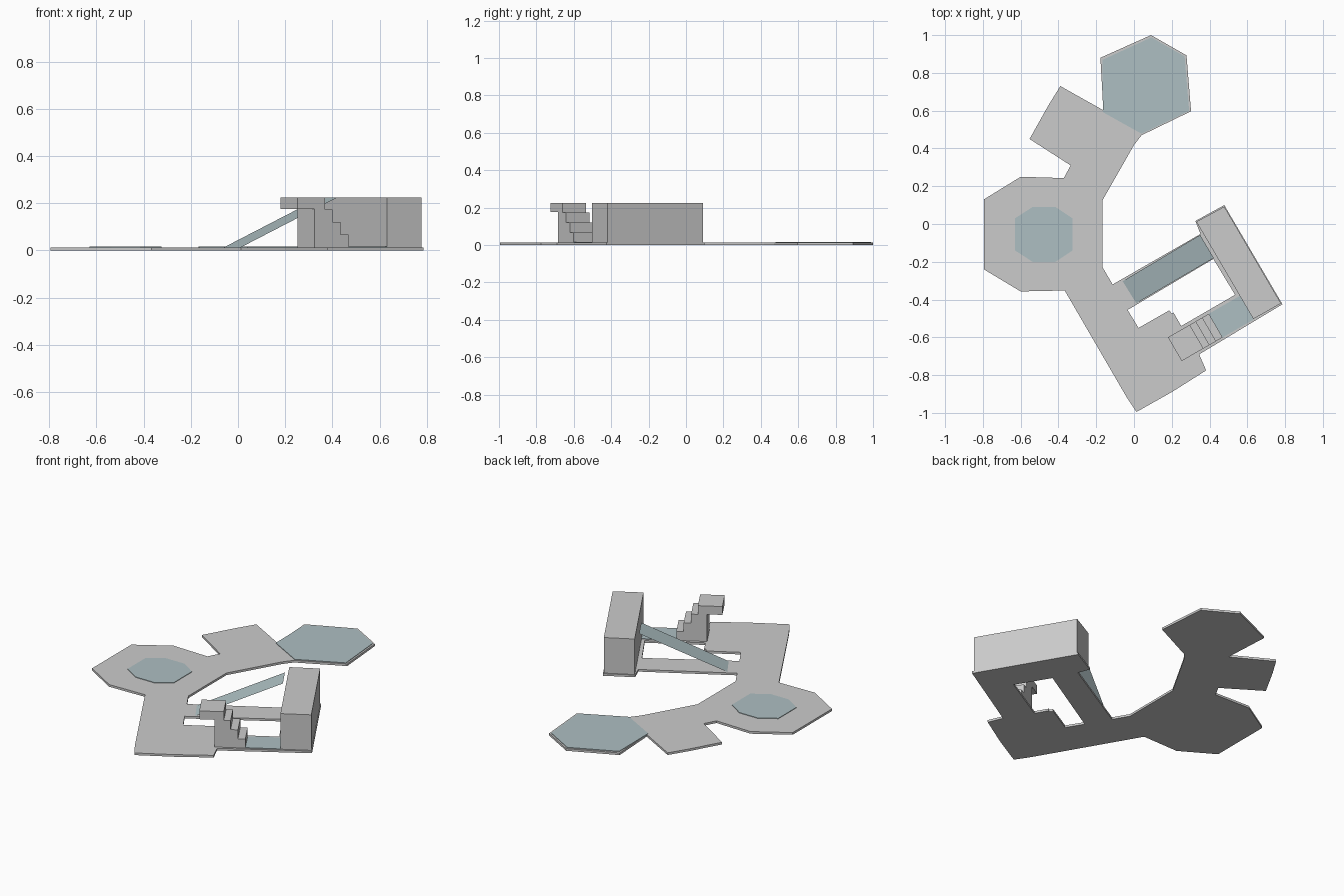
import bpy, bmesh
from mathutils import Vector

if "Cube" in bpy.data.objects:
    bpy.data.objects.remove(bpy.data.objects["Cube"])

TOP = 0.013      # deck thickness
PAD = 0.016      # height of the coloured pads
HIGH = 0.225     # height of wall and stair platform

water = bpy.data.materials.new("blue_grey")
water.diffuse_color = (0.42, 0.52, 0.54, 1)
water.use_nodes = True
water.node_tree.nodes["Principled BSDF"].inputs["Base Color"].default_value = water.diffuse_color


def finish(bm, name, mat=None, closed=True):
    if closed:
        bmesh.ops.recalc_face_normals(bm, faces=bm.faces)
    me = bpy.data.meshes.new(name)
    bm.to_mesh(me)
    bm.free()
    ob = bpy.data.objects.new(name, me)
    bpy.context.collection.objects.link(ob)
    if mat:
        me.materials.append(mat)
    return ob


def extrude(bm, vec):
    geo = bmesh.ops.extrude_face_region(bm, geom=bm.faces[:])
    bmesh.ops.translate(bm, vec=vec, verts=[g for g in geo["geom"] if isinstance(g, bmesh.types.BMVert)])


def prism(name, loop, z0, z1, mat=None):
    bm = bmesh.new()
    bm.faces.new([bm.verts.new((x, y, z0)) for x, y in loop])
    extrude(bm, (0, 0, z1 - z0))
    return finish(bm, name, mat)


# deck with a courtyard opening
outline = [(-.795, .13), (-.6, .25), (-.372, .243), (-.335, .31), (-.553, .45), (-.455, .625),
           (-.39, .73), (-.162, .602), (-.178, .88), (.09, 1), (.278, .893), (.302, .597),
           (.04, .47), (0, .418), (-.166, .127), (-.166, -.23), (-.113, -.32), (.352, -.053),
           (.325, .016), (.478, .1), (.786, -.425), (.345, -.69), (.382, -.775), (.2, -.89),
           (.013, -.995), (-.04, -.915), (-.367, -.352), (-.6, -.357), (-.795, -.24)]
opening = [(-.034, -.455), (.024, -.55), (.187, -.457), (.2, -.475), (.209, -.468), (.25, -.54),
           (.535, -.375), (.42, -.185)]
bm = bmesh.new()
edges = []
for loop in (outline, opening):
    vs = [bm.verts.new((x, y, 0)) for x, y in loop]
    edges += [bm.edges.new((a, b)) for a, b in zip(vs, vs[1:] + vs[:1])]
bmesh.ops.triangle_fill(bm, edges=edges, use_beauty=True, normal=(0, 0, 1))
bmesh.ops.dissolve_limit(bm, angle_limit=0.01, verts=bm.verts[:], edges=bm.edges[:])
extrude(bm, (0, 0, TOP))
finish(bm, "deck")

# flush coloured pads
prism("octagon_pad", [(-.63, .03), (-.537, .09), (-.415, .09), (-.325, .03), (-.325, -.14),
                      (-.415, -.2), (-.537, -.2), (-.63, -.14)], TOP - .005, PAD, water)
prism("hexagon_pad", [(-.167, .869), (.092, .988), (.268, .887), (.292, .599), (.04, .478),
                      (-.165, .592)], TOP - .005, PAD, water)

# tall wall block
prism("wall_block", [(.33, .012), (.478, .092), (.778, -.42), (.632, -.503)], TOP, HIGH)

# ramp: a single thin sheet
bm = bmesh.new()
bm.faces.new([bm.verts.new(p) for p in [(-.06, -.303, TOP), (.012, -.42, TOP),
                                        (.422, -.18, HIGH), (.35, -.058, HIGH)]])
finish(bm, "ramp", water, closed=False)

# stairs: side profile extruded across the stair width
start = Vector((.18, -.60, 0))
along = Vector((.866, .5, 0))
across = Vector((.5, -.866, 0)) * .145
profile = [(0, .175), (0, HIGH), (.133, HIGH), (.133, .173), (.17, .173), (.17, .12),
           (.21, .12), (.21, .067), (.25, .067), (.25, TOP), (.083, TOP), (.083, .175)]
bm = bmesh.new()
bm.faces.new([bm.verts.new(start + along * d + Vector((0, 0, z))) for d, z in profile])
extrude(bm, across)
finish(bm, "stairs")

# coloured landing between stairs and wall
a, b = start + along * .25, start + along * .44
prism("landing_pad", [p.xy for p in (a, b, b + across, a + across)], TOP - .005, PAD, water)
